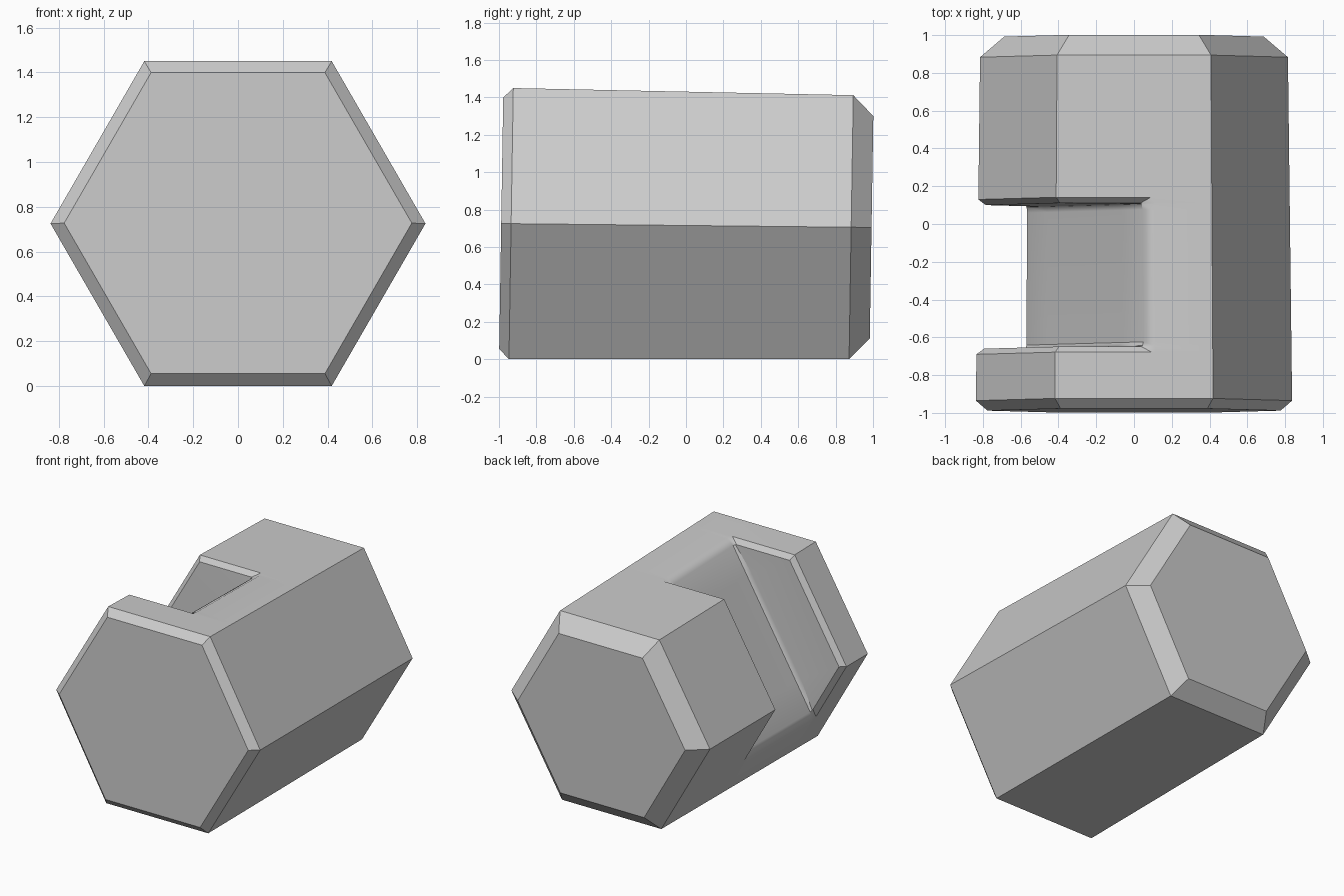
import bpy
import bmesh
from math import radians, sqrt
from mathutils import Vector

cube = bpy.data.objects.get("Cube")
if cube:
    bpy.data.objects.remove(cube)

S = sqrt(3) / 2
OUT = Vector((-S, 0.5))    # outward from the notched side, in x and z
ALONG = Vector((0.5, S))   # up along the notched side
LEAN = 0.016               # the end faces and notch lean back slightly
RIM, LIP, FLOOR = 0.264, 0.28, 0.30   # distances of notch edges from the axis


def edge_pair(r, w):
    """Points on the two hexagon sides that flank the notch."""
    t = r - w / sqrt(3)
    return OUT * w + ALONG * t, OUT * w - ALONG * t


def body_radius(y):
    return 0.837 - 0.022 * (y + 0.935) / 1.82


def section(y, r, cz, depth=None, inset=0.0, foot=LIP):
    """Hexagonal section; depth moves the notched side in towards the axis."""
    inner = r - inset
    w = inner * S if depth is None else depth
    rim_top, rim_low = edge_pair(r, RIM)
    top, low = edge_pair(inner, foot)
    half = ALONG * (inner / 2)
    loop = [rim_top, top, OUT * w + half, OUT * w - half, low, rim_low]
    loop += [Vector(p) * r for p in ((-0.5, -S), (0.5, -S), (1, 0), (0.5, S))]
    return [(p.x, y + LEAN * p.y, p.y + cz) for p in loop]


def body_section(y, **notch):
    r = body_radius(y)
    return section(y, r, r * S, **notch)


# Sections from the front end to the back end
lip = dict(inset=0.04, foot=FLOOR + 0.01)
base = dict(inset=0.04, depth=FLOOR + 0.03, foot=FLOOR + 0.005)
floor = dict(inset=0.04, depth=FLOOR, foot=FLOOR)
sections = [
    section(-0.988, 0.776, 0.727),
    body_section(-0.935),
    body_section(-0.69),
    body_section(-0.66, **lip),
    body_section(-0.655, **base),
    body_section(-0.635, **floor),
    body_section(0.065, **floor),
    body_section(0.095, **base),
    body_section(0.10, **lip),
    body_section(0.13),
    body_section(0.883),
    section(0.992, 0.687, 0.705),
]

# Loft the sections and close both ends
bm = bmesh.new()
rings = [[bm.verts.new(p) for p in s] for s in sections]
for a, b in zip(rings, rings[1:]):
    for i in range(len(a)):
        j = (i + 1) % len(a)
        bm.faces.new((a[i], a[j], b[j], b[i]))
bm.faces.new(rings[0])
bm.faces.new(rings[-1])
bmesh.ops.recalc_face_normals(bm, faces=bm.faces)

mesh = bpy.data.meshes.new("notched_hex_bar")
bm.to_mesh(mesh)
bm.free()
bar = bpy.data.objects.new("notched_hex_bar", mesh)
bpy.context.collection.objects.link(bar)

# Plain grey
grey = bpy.data.materials.new("plain_grey")
grey.use_nodes = True
colour = (0.6, 0.6, 0.6, 1.0)
grey.diffuse_color = colour
grey.node_tree.nodes["Principled BSDF"].inputs["Base Color"].default_value = colour
mesh.materials.append(grey)

# Soft shading over the notch edge, crisp elsewhere
bpy.ops.object.select_all(action="DESELECT")
bar.select_set(True)
bpy.context.view_layer.objects.active = bar
bpy.ops.object.shade_smooth_by_angle(angle=radians(35))
weighted = bar.modifiers.new("flat_weighting", "WEIGHTED_NORMAL")
weighted.keep_sharp = True
